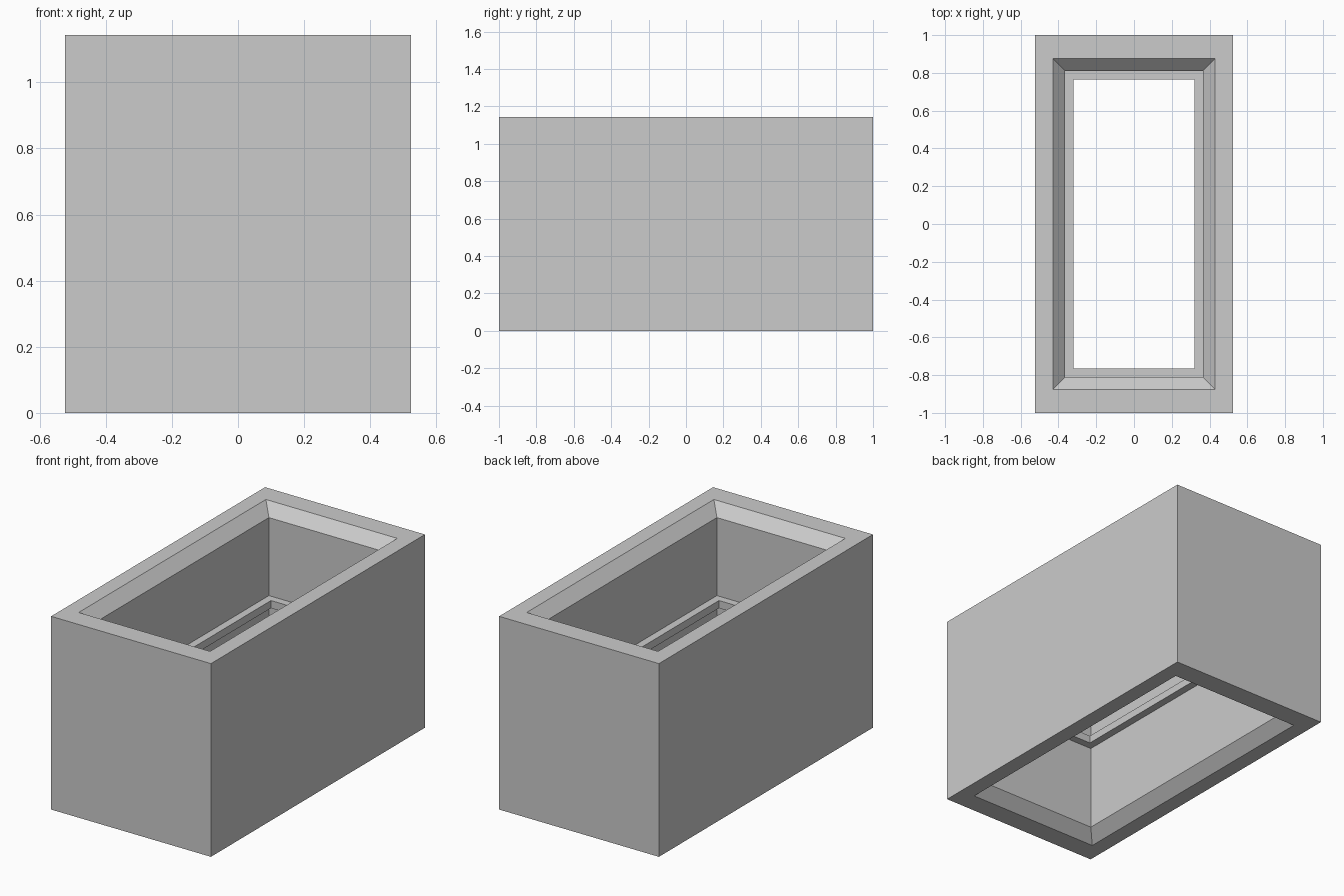
import bpy
import bmesh

# Remove the default cube
cube = bpy.data.objects.get("Cube")
if cube:
    bpy.data.objects.remove(cube, do_unlink=True)

# Main dimensions
HALF_X, HALF_Y, HEIGHT = 0.523, 1.0, 1.143
RIM_X, RIM_Y = 0.43, 0.875
CHAMFER = 0.065
LEDGE = 0.045
LEDGE_Z = HEIGHT / 2

grey = bpy.data.materials.new("plain grey")
grey.use_nodes = True
colour = (0.6, 0.6, 0.6, 1)
grey.diffuse_color = colour
grey.node_tree.nodes["Principled BSDF"].inputs["Base Color"].default_value = colour


def inner(inset, z):
    return RIM_X - inset, RIM_Y - inset, z


# Wall cross-section: outside, chamfered rims and inner ledge
profile = [
    (HALF_X, HALF_Y, 0),
    (HALF_X, HALF_Y, HEIGHT),
    inner(0, HEIGHT),
    inner(CHAMFER, HEIGHT - CHAMFER),
    inner(CHAMFER, LEDGE_Z + LEDGE),
    inner(CHAMFER + LEDGE, LEDGE_Z + LEDGE),
    inner(CHAMFER + LEDGE, LEDGE_Z),
    inner(CHAMFER, LEDGE_Z),
    inner(CHAMFER, CHAMFER),
    inner(0, 0),
]

# Sweep the cross-section around the four corners
bm = bmesh.new()
corners = [(-1, -1), (1, -1), (1, 1), (-1, 1)]
rings = [[bm.verts.new((sx * x, sy * y, z)) for sx, sy in corners] for x, y, z in profile]
for i, ring in enumerate(rings):
    following = rings[(i + 1) % len(rings)]
    for j in range(4):
        k = (j + 1) % 4
        bm.faces.new((ring[j], ring[k], following[k], following[j]))
bmesh.ops.recalc_face_normals(bm, faces=bm.faces)

mesh = bpy.data.meshes.new("rectangular_sleeve")
bm.to_mesh(mesh)
bm.free()
mesh.materials.append(grey)
sleeve = bpy.data.objects.new("rectangular_sleeve", mesh)
bpy.context.collection.objects.link(sleeve)
